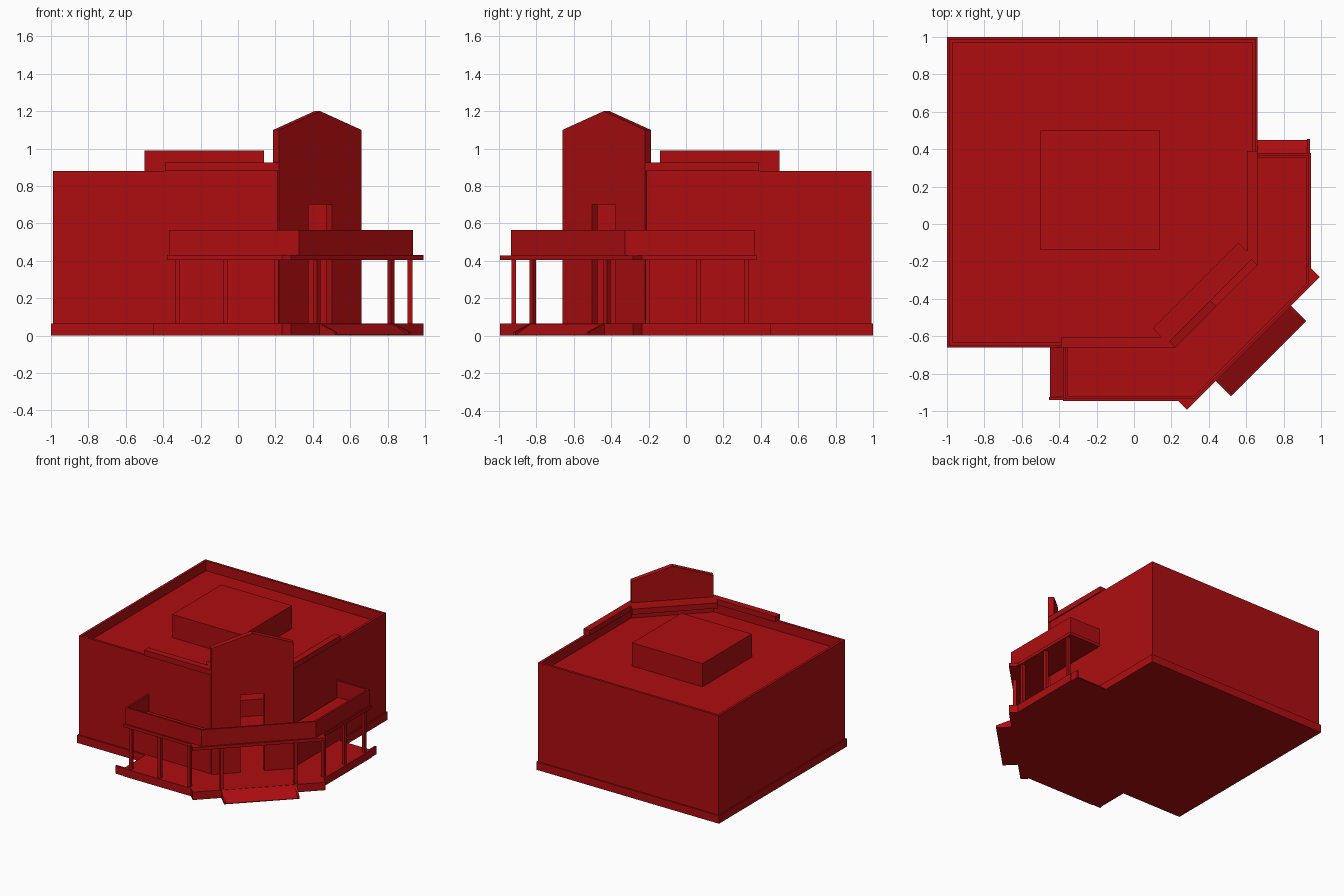
import bpy, bmesh, math
from mathutils import Vector

if "Cube" in bpy.data.objects:
    bpy.data.objects.remove(bpy.data.objects["Cube"])

RED = bpy.data.materials.new("red_paint")
RED.diffuse_color = (0.42, 0.004, 0.005, 1)
RED.use_nodes = True
RED.node_tree.nodes["Principled BSDF"].inputs["Base Color"].default_value = RED.diffuse_color
S = math.sqrt(0.5)


def finish(name, verts, faces):
    bm = bmesh.new()
    vs = [bm.verts.new(v) for v in verts]
    for f in faces:
        bm.faces.new([vs[i] for i in f])
    bmesh.ops.recalc_face_normals(bm, faces=bm.faces)
    me = bpy.data.meshes.new(name)
    bm.to_mesh(me)
    bm.free()
    me.materials.append(RED)
    ob = bpy.data.objects.new(name, me)
    bpy.context.collection.objects.link(ob)
    return ob


def loft(name, a, b):
    """Solid between two matching outlines."""
    n = len(a)
    faces = [list(range(n))[::-1], list(range(n, 2 * n))]
    faces += [[i, (i + 1) % n, n + (i + 1) % n, n + i] for i in range(n)]
    return finish(name, list(a) + list(b), faces)


def prism(name, pts, z0, z1):
    """Vertical prism; z1 may be one height or one per corner."""
    tops = z1 if isinstance(z1, (list, tuple)) else [z1] * len(pts)
    return loft(name, [(x, y, z0) for x, y in pts],
                [(x, y, t) for (x, y), t in zip(pts, tops)])


def rect(x0, x1, y0, y1):
    return [(x0, y0), (x1, y0), (x1, y1), (x0, y1)]


def mirror(pts):
    """Reflect across the building's corner diagonal."""
    return [(-y, -x) for x, y in reversed(pts)]


def both(name, pts, z0, z1):
    prism(name + "_front", pts, z0, z1)
    tops = z1[::-1] if isinstance(z1, (list, tuple)) else z1
    prism(name + "_side", mirror(pts), z0, tops)


def wall_run(name, outer, inner, z0, z1):
    """Continuous open wall between an outer and an inner path."""
    return prism(name, outer + inner[::-1], z0, z1)


def diag(u, d):
    """u runs along the corner facade, d is distance outward from the centre."""
    return ((u + d) * S, (u - d) * S)


def diag_rect(u0, u1, d0, d1):
    return [diag(u0, d0), diag(u1, d0), diag(u1, d1), diag(u0, d1)]


FACE = 0.88 * S     # corner facade distance
EDGE = 1.27 * S     # porch edge distance

# Base slab and porch floor
prism("base_slab", [(-1, 1), (-1, -0.66), (0.22, -0.66), (0.66, -0.22), (0.66, 1)], 0, 0.065)
half = [(0.22, -0.66), (-0.38, -0.66), (-0.38, -0.945), (0.235, -0.945), (0.283, -0.993)]
porch = half + mirror(half)
prism("porch_floor", porch, 0, 0.065)

# Hollow main walls
o = [(0.23, -0.65), (-0.99, -0.65), (-0.99, 0.99)]
i = [(0.21, -0.63), (-0.97, -0.63), (-0.97, 0.97)]
wall_run("main_walls", o + mirror(o[:2]), i + mirror(i[:2]), 0.065, 0.88)

# Roof deck and rooftop box
prism("roof_deck", [(-0.97, 0.97), (-0.97, -0.63), (0.21, -0.63), (0.63, -0.21), (0.63, 0.97)], 0.775, 0.80)
prism("rooftop_box", rect(-0.5, 0.14, -0.14, 0.5), 0.80, 0.99)

# Copings on the walls beside and behind the facade
both("wall_coping", [(-0.39, -0.66), (0.22, -0.66), (0.165, -0.605), (-0.39, -0.605)], 0.88, 0.925)
prism("rear_coping", diag_rect(-0.325, 0.325, 0.66 * S, FACE - 0.045), 0.88, 0.925)

# Gabled corner facade with a tall doorway notch
profile = [(-0.311, 0.065), (-0.09, 0.065), (-0.09, 0.70), (0.09, 0.70), (0.09, 0.065),
           (0.311, 0.065), (0.311, 1.10), (0, 1.20), (-0.311, 1.10)]
loft("corner_facade", [(*diag(u, FACE), z) for u, z in profile],
     [(*diag(u, FACE - 0.045), z) for u, z in profile])

# Low counter seen through the doorway
prism("interior_counter", diag_rect(-0.4, 0.4, -0.55, -0.34), 0.065, 0.20)

# Canopy deck and thin parapet
prism("canopy_deck", porch, 0.405, 0.43)
o = [(-0.37, -0.65), (-0.37, -0.935), (0.325, -0.935)]
i = [(-0.355, -0.65), (-0.355, -0.92), (0.319, -0.92)]
wall_run("canopy_parapet", o + mirror(o), i + mirror(i), 0.43, 0.565)

# Porch columns
r = 0.0125
for n, x in enumerate((-0.325, -0.065, 0.205)):
    both(f"column_{n + 1}", rect(x - r, x + r, -0.92 - r, -0.92 + r), 0.065, 0.405)
both("corner_column", diag_rect(-0.28 - r, -0.28 + r, 0.877 - r, 0.877 + r), 0.065, 0.405)

# End ramps with outer cheeks
both("end_ramp", rect(-0.45, -0.38, -0.925, -0.66), 0, [0.005, 0.065, 0.065, 0.005])
both("end_ramp_cheek", rect(-0.455, -0.38, -0.94, -0.925), 0, 0.065)

# Corner entrance ramp with cheeks
prism("entrance_ramp", diag_rect(-0.27, 0.27, EDGE, 1.44 * S), 0, [0.065, 0.065, 0.005, 0.005])
both("entrance_cheek", diag_rect(-0.285, -0.27, EDGE, 1.44 * S), 0, [0.065, 0.065, 0.02, 0.02])
